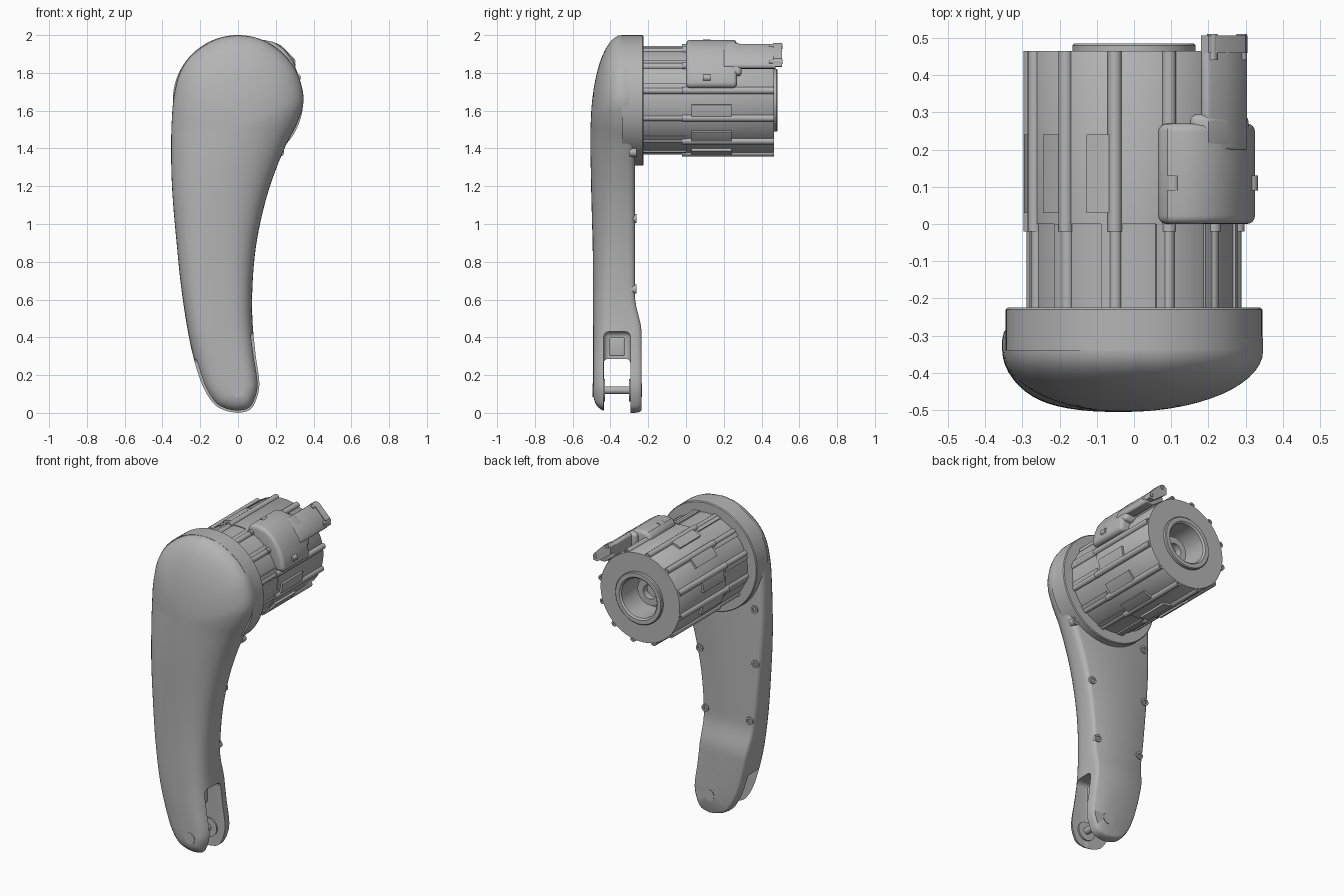
import bpy, bmesh
from math import sin, cos, pi, radians
from mathutils import Vector

cube = bpy.data.objects.get("Cube")
if cube:
    bpy.data.objects.remove(cube, do_unlink=True)

grey = bpy.data.materials.new("satin grey")
grey.use_nodes = True
colour = (0.46, 0.46, 0.46, 1)
grey.diffuse_color = colour
grey.node_tree.nodes["Principled BSDF"].inputs["Base Color"].default_value = colour

AXIS = Vector((0, 0, 1.655))  # motor axis runs along y through this point


def finish(name, bm, angle=35):
    bmesh.ops.remove_doubles(bm, verts=bm.verts, dist=0.0003)
    bmesh.ops.recalc_face_normals(bm, faces=bm.faces)
    mesh = bpy.data.meshes.new(name)
    bm.to_mesh(mesh)
    bm.free()
    ob = bpy.data.objects.new(name, mesh)
    bpy.context.collection.objects.link(ob)
    mesh.materials.append(grey)
    smooth(ob, angle)
    return ob


def smooth(ob, angle):
    bpy.ops.object.select_all(action="DESELECT")
    ob.select_set(True)
    bpy.context.view_layer.objects.active = ob
    bpy.ops.object.shade_smooth_by_angle(angle=radians(angle))


def skin(bm, rings, caps=True):
    rows = [[bm.verts.new(p) for p in ring] for ring in rings]
    for a, b in zip(rows, rows[1:]):
        for i in range(len(a)):
            k = (i + 1) % len(a)
            bm.faces.new((a[i], a[k], b[k], b[i]))
    if caps:
        bm.faces.new(rows[0])
        bm.faces.new(rows[-1])


def lathe(name, profile, x=0, z=AXIS.z, n=64, bm=None):
    """Revolve (radius, y) points around a y-parallel axis."""
    own = bm is None
    bm = bm or bmesh.new()
    skin(bm, [[(x + r * cos(2 * pi * i / n), y, z + r * sin(2 * pi * i / n))
               for i in range(n)] for r, y in profile], caps=False)
    return finish(name, bm) if own else None


def prism(name, section, y0, y1, bevel=0):
    """Extrude an (x, z) section along y."""
    bm = bmesh.new()
    skin(bm, [[(x, y, z) for x, z in section] for y in (y0, y1)])
    bmesh.ops.recalc_face_normals(bm, faces=bm.faces)
    if bevel:
        sharp = [e for e in bm.edges if e.calc_face_angle(0) > 0.7]
        bmesh.ops.bevel(bm, geom=sharp, offset=bevel, segments=4,
                        profile=0.5, affect="EDGES", clamp_overlap=True)
    return finish(name, bm)


def box(name, lo, hi, bevel):
    section = [(lo[0], lo[2]), (hi[0], lo[2]), (hi[0], hi[2]), (lo[0], hi[2])]
    return prism(name, section, lo[1], hi[1], bevel)


# Leg outline: height, right edge, left edge
outline = [Vector(p) for p in (
    (0, 0, 0), (.012, -.065, .055), (.05, -.13, .088), (.15, -.19, .113),
    (.31, -.24, .093), (.5, -.277, .076), (.7, -.305, .078), (.9, -.325, .098),
    (1.1, -.343, .14), (1.26, -.352, .19), (1.42, -.354, .255),
    (1.54, -.351, .315), (1.655, -.342, .347), (1.78, -.315, .322),
    (1.87, -.265, .268), (1.94, -.185, .19), (1.985, -.095, .1), (2, 0, 0))]


def spline(points, steps=6):
    out = []
    for i in range(len(points) - 1):
        a, b = points[max(i - 1, 0)], points[i]
        c, d = points[i + 1], points[min(i + 2, len(points) - 1)]
        for s in range(steps):
            t = s / steps
            out.append(0.5 * (2 * b + (c - a) * t + (2 * a - 5 * b + 4 * c - d) * t * t
                              + (3 * b - a - 3 * c + d) * t ** 3))
    return out + [points[-1]]


def ramp(v, a, b):
    t = min(max((v - a) / (b - a), 0), 1)
    return t * t * (3 - 2 * t)


rows = spline(outline)
spine = []
for z, l, r in rows:
    mid = (l + r) / 2
    mid *= ramp(z, 0.05, 0.45)
    spine.append((mid if z > 0.14 else 0, min(max(z, 0.14), 1.5)))
top = next(s for s, r in zip(spine, rows) if r[0] >= 1.5)
spine = [top if r[0] >= 1.5 else s for s, r in zip(spine, rows)]
loop = [(r[1], r[0], s) for r, s in zip(rows, spine)]
loop += [(r[2], r[0], s) for r, s in list(zip(rows, spine))[-2:0:-1]]


def ring(f, depth):
    pts = []
    for x, z, (sx, sz) in loop:
        px, pz = sx + f * (x - sx), sz + f * (z - sz)
        pts.append((px, depth(pz, f), pz))
    return pts


def front(z, f):
    n = 3.2 - 1.2 * ramp(z, 0.3, 1.5)
    h = 0.152 + 0.013 * ramp(z, 0.7, 1.4)
    return -0.34 - h * max(0, 1 - f ** n) ** (1 / n)


def back(z):
    return -0.235 - 0.035 * ramp(z, 0.42, 0.62)


# Leg shell: domed front, flat back with a rounded edge
rings = [ring(sin(pi / 2 * k / 14), front) for k in range(15)]
for f, drop in ((1, .04), (.985, .02), (.95, .006), (.89, 0), (0, 0)):
    rings.append(ring(f, lambda z, _, d=drop: back(z) - d))
bm = bmesh.new()
skin(bm, rings, caps=False)
bmesh.ops.remove_doubles(bm, verts=bm.verts, dist=0.0003)
bmesh.ops.dissolve_degenerate(bm, edges=bm.edges, dist=0.0002)
leg = finish("leg_shell", bm, 40)

# Fork slot right through the foot, with a taller pocket on one side
cutters = [box("slot_cutter", (-.6, -.435, -.3), (.6, -.295, .285), .02),
           box("pocket_cutter", (-.03, -.437, -.2), (.5, -.293, .43), .03)]
for cutter in cutters:
    mod = leg.modifiers.new("cut", "BOOLEAN")
    mod.operation = "DIFFERENCE"
    mod.solver = "EXACT"
    mod.object = cutter
    bpy.context.view_layer.objects.active = leg
    bpy.ops.object.select_all(action="DESELECT")
    leg.select_set(True)
    bpy.ops.object.modifier_apply(modifier=mod.name)
for cutter in cutters:
    bpy.data.objects.remove(cutter, do_unlink=True)
smooth(leg, 40)

# Knee pin with its end caps and inner washers
lathe("knee_pin", [(0, -.46), (.021, -.46), (.021, -.26), (0, -.26)], z=.12, n=32)
for name, y0, y1 in (("pin_cap_front", -.494, -.46), ("pin_cap_back", -.26, -.232)):
    lathe(name, [(0, y0), (.036, y0), (.036, y1), (0, y1)], z=.12, n=32)
for name, y0, y1 in (("washer_front", -.45, -.428), ("washer_back", -.302, -.28)):
    lathe(name, [(0, y0), (.06, y0), (.06, y1), (0, y1)], z=.12, n=32)
box("pocket_block", (-.05, -.405, .3), (.02, -.325, .4), .008)

# Mounting disc behind the head
lathe("mounting_disc", [(0, -.34), (.345, -.34), (.345, -.23), (.34, -.225), (0, -.225)], n=96)

# Motor housing with bored output ring
lathe("motor_housing", [
    (0, .33), (.045, .33), (.045, .37), (.085, .37), (.085, .3), (.125, .3),
    (.125, .475), (.135, .485), (.16, .485), (.165, .48), (.165, .465),
    (.281, .465), (.284, .46), (.284, 0), (.279, 0), (.279, -.24), (0, -.24)], n=96)

# Lengthwise ribs, each ending in a hollow screw boss
bm = bmesh.new()
for k in range(12):
    a = 2 * pi * (k + .35) / 12
    for rad, size, y0, y1 in ((.283, .019, -.02, .465), (.276, .017, -.23, 0)):
        lathe("", [(0, y0), (size, y0), (size, y1), (size * .5, y1),
                   (size * .5, y1 - .03), (0, y1 - .03)],
              rad * cos(a), AXIS.z + rad * sin(a), 16, bm)
finish("housing_ribs", bm)


def arc(a0, a1, r0, r1, n=8):
    angles = [a0 + (a1 - a0) * i / n for i in range(n + 1)]
    pts = [(r1, a) for a in angles] + [(r0, a) for a in reversed(angles)]
    return [(r * cos(a), AXIS.z + r * sin(a)) for r, a in pts]


# Raised pads around the middle and narrow bands nearer the leg
for k in range(12):
    a = 2 * pi * (k + .35) / 12
    if k not in (1, 2):
        prism("housing_pad", arc(a + .02, a + .26, .27, .297), .03, .24)
    prism("housing_band", arc(a - .02, a + .13, .265, .287), -.23, 0)

# Electronics cover wrapped over the upper corner, and its cable outlet
cover = [(.065, 1.9), (.065, 1.945), (.09, 1.97), (.135, 1.975), (.19, 1.963), (.245, 1.925),
         (.29, 1.865), (.315, 1.8), (.325, 1.75), (.322, 1.72), (.25, 1.72), (.18, 1.82)]
prism("electronics_cover", cover, 0, .27, .022)
outlet = [(.18, 1.87), (.182, 1.945), (.2, 1.955), (.25, 1.922), (.29, 1.875),
          (.305, 1.84), (.3, 1.825), (.25, 1.82)]
prism("cable_outlet", outlet, .2, .475, .006)
prism("cover_shoulder", [(.15, 1.87), (.15, 1.955), (.2, 1.957), (.25, 1.923), (.295, 1.86),
                         (.312, 1.79), (.25, 1.78)], .2, .295, .02)
prism("outlet_plate", [(.18, 1.9), (.18, 1.945), (.2, 1.958), (.23, 1.945), (.3, 1.875),
                       (.305, 1.835), (.275, 1.83)], .46, .507)


def screw(name, x, z, y0, y1, r=.02):
    d = y1 - .012
    lathe(name, [(0, y0), (r, y0), (r, y1), (r * .5, y1), (r * .5, d), (0, d)], x, z, 20)


# Screws on outlet, cover, disc and back of the leg
for x, z in ((.21, 1.94), (.29, 1.86)):
    screw("outlet_screw", x, z, .44, .51, .014)
screw("cover_screw", .105, 1.96, .09, .13, .018)
screw("cover_side_screw", .315, 1.775, .09, .13, .018)
for x, z in ((-.305, 1.03), (-.265, .655), (.09, 1.03), (.05, .655), (.22, 1.38), (-.3, 1.38)):
    screw("back_screw", x, z, -.3, -.262, .024)
